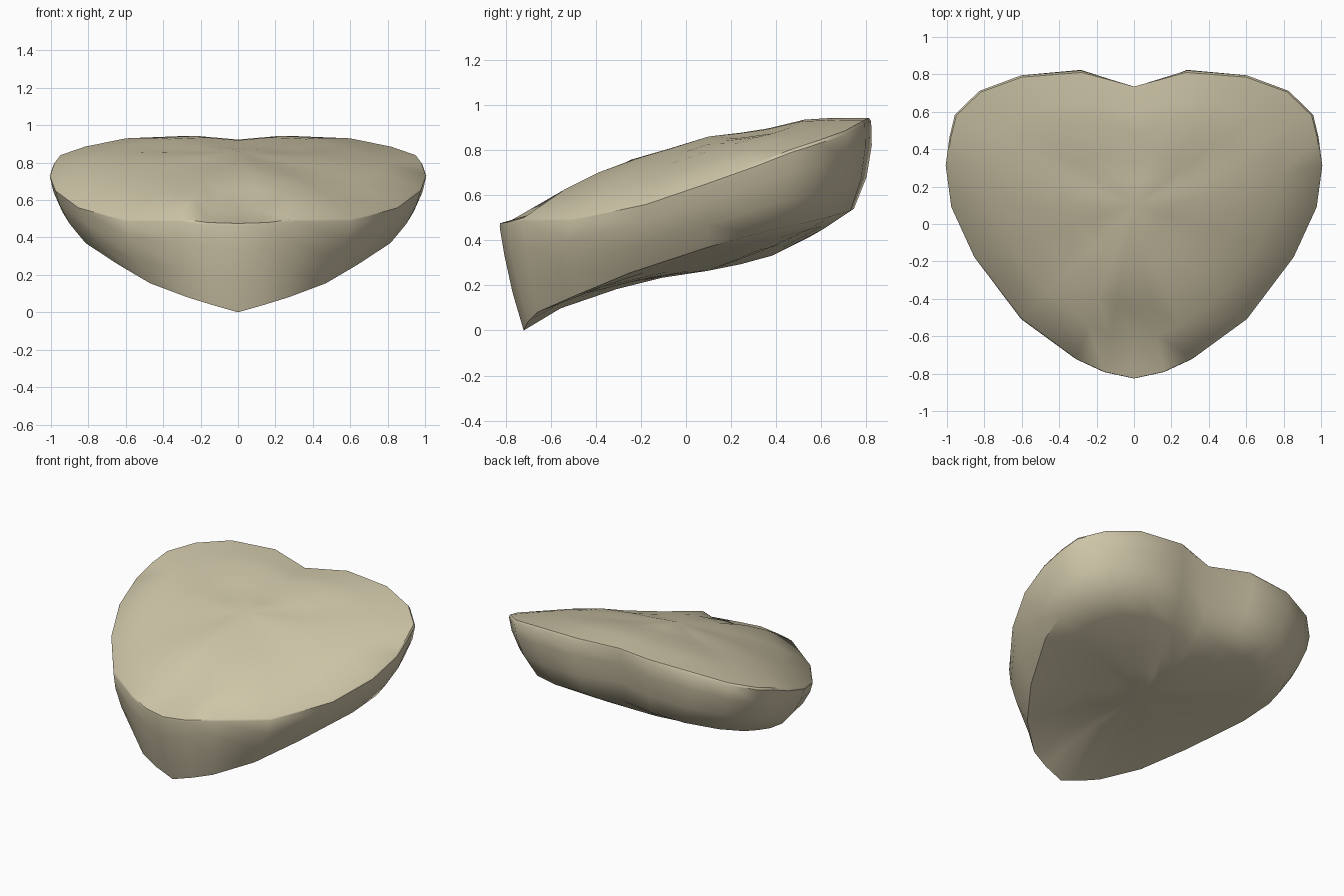
import bpy
import bmesh
from mathutils import Vector

cube = bpy.data.objects.get("Cube")
if cube:
    bpy.data.objects.remove(cube, do_unlink=True)

# Half outlines of the heart, from the front tip round to the back notch
RIM = [(0, -.825, .475), (.16, -.79, .48), (.31, -.72, .5), (.6, -.5, .5),
       (.85, -.17, .57), (.97, .09, .66), (1, .31, .74), (.98, .46, .8),
       (.95, .58, .84), (.82, .705, .885), (.6, .785, .93), (.28, .81, .943),
       (0, .735, .918)]
BASE = [(0, -.72, 0), (.14, -.7, .04), (.27, -.66, .08), (.47, -.49, .155),
        (.64, -.25, .255), (.815, .1, .37), (.86, .3, .425), (.85, .42, .455),
        (.81, .52, .475), (.7, .64, .505), (.5, .73, .53), (.25, .745, .54),
        (0, .67, .52)]
TOP_CENTRE = Vector((0, .1, .86))
BASE_CENTRE = Vector((0, .1, .265))


def full_loop(half):
    """Close a half outline by mirroring it across x = 0."""
    pts = [Vector(p) for p in half]
    return pts + [Vector((-p.x, p.y, p.z)) for p in pts[-2:0:-1]]


def side_ring(t, bulge):
    """Ring between rim and base, pushed outward except in the notch."""
    ring = []
    for r, b in zip(rim, base):
        out = Vector((r.x, r.y - .1, 0)).normalized()
        push = bulge
        if abs(r.x) < .01 and r.y > 0:
            push = 0
        elif r.y < -.7:
            push *= .4
        elif r.y > .5:
            push *= 1.2
        ring.append(r.lerp(b, t) + out * push)
    return ring


def top_ring(t, front, side, back):
    """Ring of the domed top; the rise fades from the sides to the back."""
    ring = []
    for p in rim:
        fade = min(1, max(0, (p.y - .1) / .5))
        rise = front if p.y < -.75 else side + (back - side) * fade
        ring.append(TOP_CENTRE.lerp(p, t) + Vector((0, 0, rise)))
    return ring


def base_ring(t, lift, drop):
    """Ring of the underside, hollow at the front and keeled at the back."""
    ring = []
    for p in base:
        if p.y < 0:
            dz = lift * min(1, -p.y / .6) * (1 - p.z / .27)
        else:
            dz = -drop * min(1, p.y / .4) * max(.3, 1 - 1.5 * abs(p.x))
        ring.append(BASE_CENTRE.lerp(p, t) + Vector((0, 0, dz)))
    return ring


rim, base = full_loop(RIM), full_loop(BASE)
rings = [top_ring(.2, .02, .02, 0), top_ring(.37, .04, .04, .005),
         top_ring(.6, .025, .055, .025), top_ring(.78, -.025, .045, .018), rim,
         side_ring(.035, .012), side_ring(.3, .03), side_ring(.65, .03), base,
         base_ring(.8, .045, .05), base_ring(.5, .05, .06),
         base_ring(.25, .035, .035)]

# Loft the rings and close both ends with a fan
bm = bmesh.new()
loops = [[bm.verts.new(p) for p in ring] for ring in rings]
n = len(rim)
for upper, lower in zip(loops, loops[1:]):
    for i in range(n):
        j = (i + 1) % n
        bm.faces.new((upper[i], lower[i], lower[j], upper[j]))
for centre, loop in ((TOP_CENTRE, loops[0]), (BASE_CENTRE, loops[-1])):
    tip = bm.verts.new(centre)
    for i in range(n):
        bm.faces.new((tip, loop[i], loop[(i + 1) % n]))
bmesh.ops.recalc_face_normals(bm, faces=bm.faces[:])

mesh = bpy.data.meshes.new("heart_cushion")
bm.to_mesh(mesh)
bm.free()
cushion = bpy.data.objects.new("heart_cushion", mesh)
bpy.context.collection.objects.link(cushion)

# Single sandy colour
sand = bpy.data.materials.new("sand")
sand.use_nodes = True
colour = (.62, .56, .39, 1)
sand.diffuse_color = colour
sand.node_tree.nodes["Principled BSDF"].inputs["Base Color"].default_value = colour
mesh.materials.append(sand)

# Smooth surface with a crisp rim
bpy.ops.object.select_all(action='DESELECT')
cushion.select_set(True)
bpy.context.view_layer.objects.active = cushion
bpy.ops.object.shade_smooth_by_angle(angle=.75)
